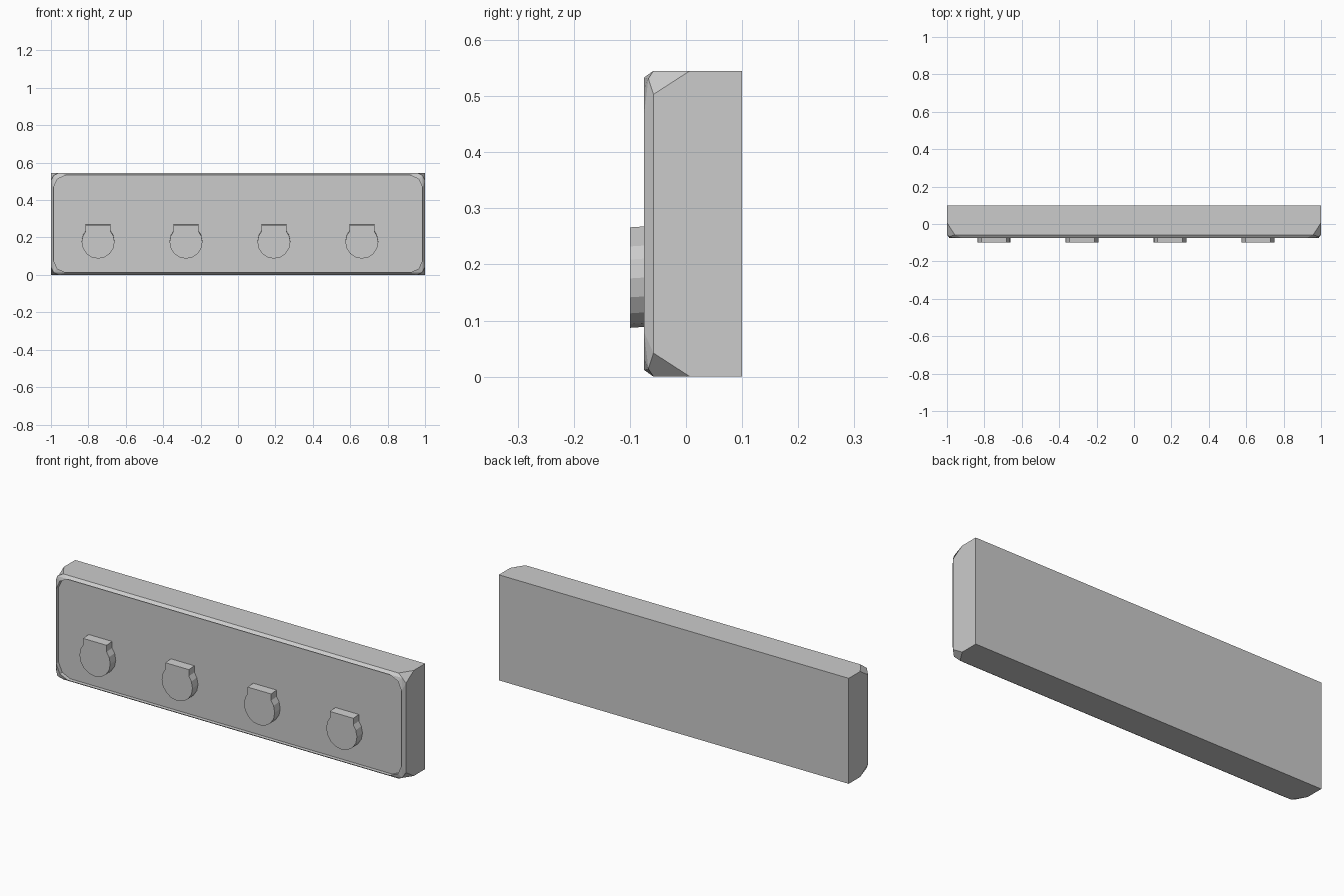
import bpy, bmesh, math

if "Cube" in bpy.data.objects:
    bpy.data.objects.remove(bpy.data.objects["Cube"])

H = 0.545      # panel height
RECESS = 0.02  # depth of the sunken front


def finish(bm, name):
    bmesh.ops.recalc_face_normals(bm, faces=bm.faces)
    mesh = bpy.data.meshes.new(name)
    bm.to_mesh(mesh)
    bm.free()
    obj = bpy.data.objects.new(name, mesh)
    bpy.context.collection.objects.link(obj)
    return obj


# Panel: one bevelled corner (inset in x, y, inset in z), mirrored to all four
corner = [
    (0, 0.1, 0), (0, 0.007, 0),                  # square back edge
    (0, -0.058, 0.042), (0.042, -0.058, 0),      # corner cut
    (0.014, -0.067, 0.014),
    (0.08, -0.075, 0.012), (0.034, -0.075, 0.033), (0.013, -0.075, 0.08),
]
bm = bmesh.new()
folds = []
for sx in (-1, 1):
    for sz in (-1, 1):
        vs = [bm.verts.new((sx * (1 - u), y, H / 2 + sz * (H / 2 - w)))
              for u, y, w in corner]
        folds.append((vs[1], vs[4]))
bmesh.ops.convex_hull(bm, input=bm.verts[:])
# merge each corner cut into one facet
creases = [e for e in (bm.edges.get(f) for f in folds) if e]
bmesh.ops.dissolve_edges(bm, edges=creases)
bmesh.ops.dissolve_limit(bm, angle_limit=math.radians(1),
                         verts=bm.verts[:], edges=bm.edges[:])
# sink the front face behind its rim
bm.normal_update()
front = min(bm.faces, key=lambda f: f.calc_center_median().y)
sunk = bmesh.ops.extrude_discrete_faces(bm, faces=[front])["faces"][0]
bmesh.ops.translate(bm, verts=sunk.verts[:], vec=(0, RECESS, 0))
finish(bm, "panel")


# Clips: round tab with a square neck, tilted very slightly
def clip(name, cx, cz=0.175, r=0.088):
    outline = [(0.067, 0.057), (0.067, 0.091), (-0.067, 0.091), (-0.067, 0.057)]
    for i in range(10):
        a = math.radians(157.5 + 22.5 * i)
        outline.append((r * math.cos(a), r * math.sin(a)))
    outline.append((r * math.cos(math.pi / 8), r * math.sin(math.pi / 8)))
    bm = bmesh.new()
    face = bm.faces.new([bm.verts.new((cx + x, -0.1, cz + z)) for x, z in outline])
    back = bmesh.ops.extrude_face_region(bm, geom=[face], use_keep_orig=True)
    verts = [v for v in back["geom"] if isinstance(v, bmesh.types.BMVert)]
    bmesh.ops.translate(bm, verts=verts, vec=(0, 0.027 + RECESS, 0.003))
    return finish(bm, name)


for i in range(4):
    clip(f"clip_{i + 1}", -0.748 + 0.47 * i)
